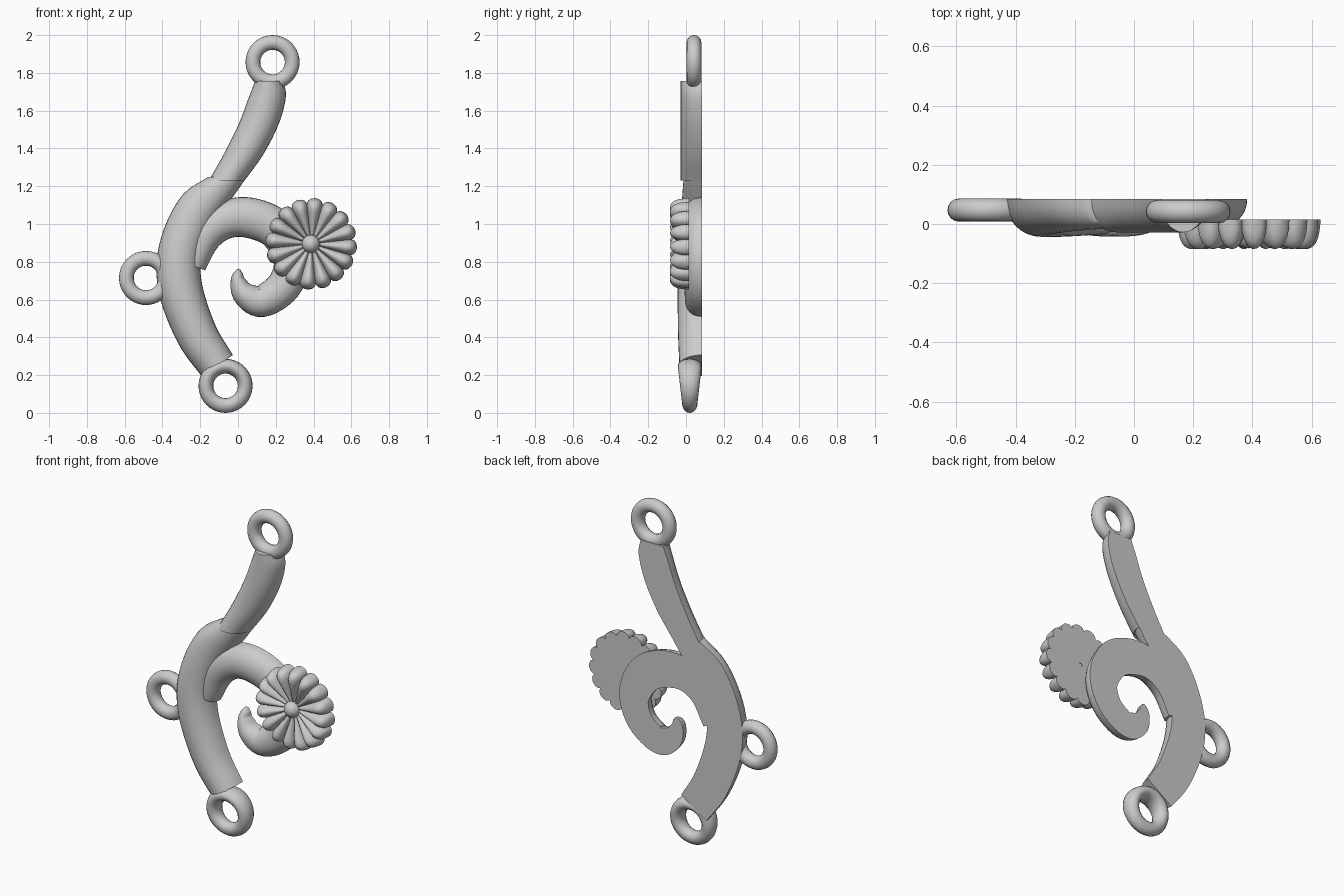
import bpy, bmesh, math
from mathutils import Vector

if "Cube" in bpy.data.objects:
    bpy.data.objects.remove(bpy.data.objects["Cube"])


def catmull(pts, steps):
    """Smooth list of tuples passing through all points."""
    v = [Vector(p) for p in pts]
    v = [2 * v[0] - v[1]] + v + [2 * v[-1] - v[-2]]
    out = []
    for i in range(1, len(v) - 2):
        a, b, c, d = v[i - 1:i + 3]
        for k in range(steps):
            t = k / steps
            out.append(0.5 * (2 * b + (c - a) * t + (2 * a - 5 * b + 4 * c - d) * t * t
                              + (3 * b - a - 3 * c + d) * t ** 3))
    return out + [v[-2]]


def smooth(ob, angle=50):
    bpy.ops.object.select_all(action='DESELECT')
    ob.select_set(True)
    bpy.context.view_layer.objects.active = ob
    bpy.ops.object.shade_smooth_by_angle(angle=math.radians(angle))


def add_sweep(bm, pts, back, steps=6, n=16, level=False, flat_end=0, power=0.9):
    """Half-round bar, flat at y=back. Points are (x, z, half width, front y)."""
    path = catmull(pts, steps)
    rings = []
    for i, p in enumerate(path):
        t = path[min(i + 1, len(path) - 1)] - path[max(i - 1, 0)]
        lat = Vector((t[1], -t[0])).normalized()
        if level:
            lat = Vector((1, 0))
        k = i - (len(path) - 1 - flat_end)
        if flat_end and k > 0:
            lat = lat.lerp(Vector((1, 0)), k / flat_end).normalized()
        ring = []
        for j in range(n + 1):
            a = math.pi * j / n
            c, s = math.cos(a), max(math.sin(a), 0) ** power
            ring.append(bm.verts.new((p[0] + lat.x * p[2] * c,
                                      back + (p[3] - back) * s,
                                      p[1] + lat.y * p[2] * c)))
        rings.append(ring)
    for r, q in zip(rings, rings[1:]):
        for j in range(n + 1):
            m = (j + 1) % (n + 1)
            bm.faces.new((r[j], r[m], q[m], q[j]))
    bm.faces.new(rings[0])
    bm.faces.new(rings[-1])


def finish(bm, name):
    bmesh.ops.recalc_face_normals(bm, faces=bm.faces)
    me = bpy.data.meshes.new(name)
    bm.to_mesh(me)
    bm.free()
    ob = bpy.data.objects.new(name, me)
    bpy.context.collection.objects.link(ob)
    smooth(ob)
    return ob


def bar(name, pts, **kw):
    bm = bmesh.new()
    add_sweep(bm, pts, 0.085, **kw)
    return finish(bm, name)


def ring(name, x, y, z):
    bpy.ops.mesh.primitive_torus_add(major_radius=0.104, minor_radius=0.039,
                                     major_segments=40, minor_segments=16,
                                     location=(x, y, z), rotation=(math.pi / 2, 0, 0))
    ob = bpy.context.object
    ob.name = name
    bpy.ops.object.transform_apply(location=True, rotation=True, scale=True)
    smooth(ob)
    return ob


# hanging rings
ring("top_ring", 0.183, 0.042, 1.857)
ring("side_ring", -0.487, 0.047, 0.714)
low = ring("bottom_ring", -0.066, 0.02, 0.143)
for v in low.data.vertices:  # thickens towards the stem
    v.co.y = 0.02 + (v.co.y - 0.02) * (0.9 + 2.9 * v.co.z)

# main curved stem
bar("main_stem", [(-0.11, 0.25, 0.10, -0.035), (-0.22, 0.42, 0.11, -0.042),
                  (-0.305, 0.66, 0.117, -0.044), (-0.305, 0.865, 0.115, -0.038),
                  (-0.215, 1.075, 0.112, -0.025), (-0.055, 1.25, 0.102, -0.012)],
    flat_end=7)

# upper arm with level ends
bar("upper_arm", [(-0.06, 1.23, 0.095, -0.028), (0.03, 1.37, 0.105, -0.028),
                  (0.11, 1.53, 0.106, -0.028), (0.155, 1.67, 0.098, -0.028),
                  (0.166, 1.757, 0.075, -0.028)], level=True)

# curling tendril
bar("curl", [(-0.24, 0.78, 0.07, 0.0), (-0.175, 0.935, 0.09, -0.012),
             (-0.07, 1.02, 0.10, -0.015), (0.06, 1.033, 0.107, -0.015),
             (0.205, 0.97, 0.105, -0.012), (0.285, 0.82, 0.097, -0.01),
             (0.245, 0.675, 0.092, -0.008), (0.125, 0.592, 0.085, -0.005),
             (0.035, 0.63, 0.066, 0.0), (0.0, 0.70, 0.04, 0.02),
             (0.005, 0.745, 0.022, 0.045), (0.012, 0.758, 0.004, 0.08)])

# flower: sixteen tapered petals around a bead
FX, FZ = 0.388, 0.895
profile = [(0.01, 0.004, -0.03), (0.08, 0.019, -0.052), (0.15, 0.034, -0.076),
           (0.19, 0.042, -0.085), (0.218, 0.040, -0.075), (0.235, 0.027, -0.045),
           (0.243, 0.005, 0.01)]
bm = bmesh.new()
for i in range(16):
    a = math.radians(85 + 22.5 * i)
    add_sweep(bm, [(FX + r * math.cos(a), FZ + r * math.sin(a), w, f) for r, w, f in profile],
              0.015, steps=3, n=10, power=0.8)
finish(bm, "flower_petals")

bpy.ops.mesh.primitive_uv_sphere_add(segments=24, ring_count=12, radius=0.047,
                                     location=(FX - 0.003, -0.035, FZ))
bpy.context.object.name = "flower_bead"
smooth(bpy.context.object)
